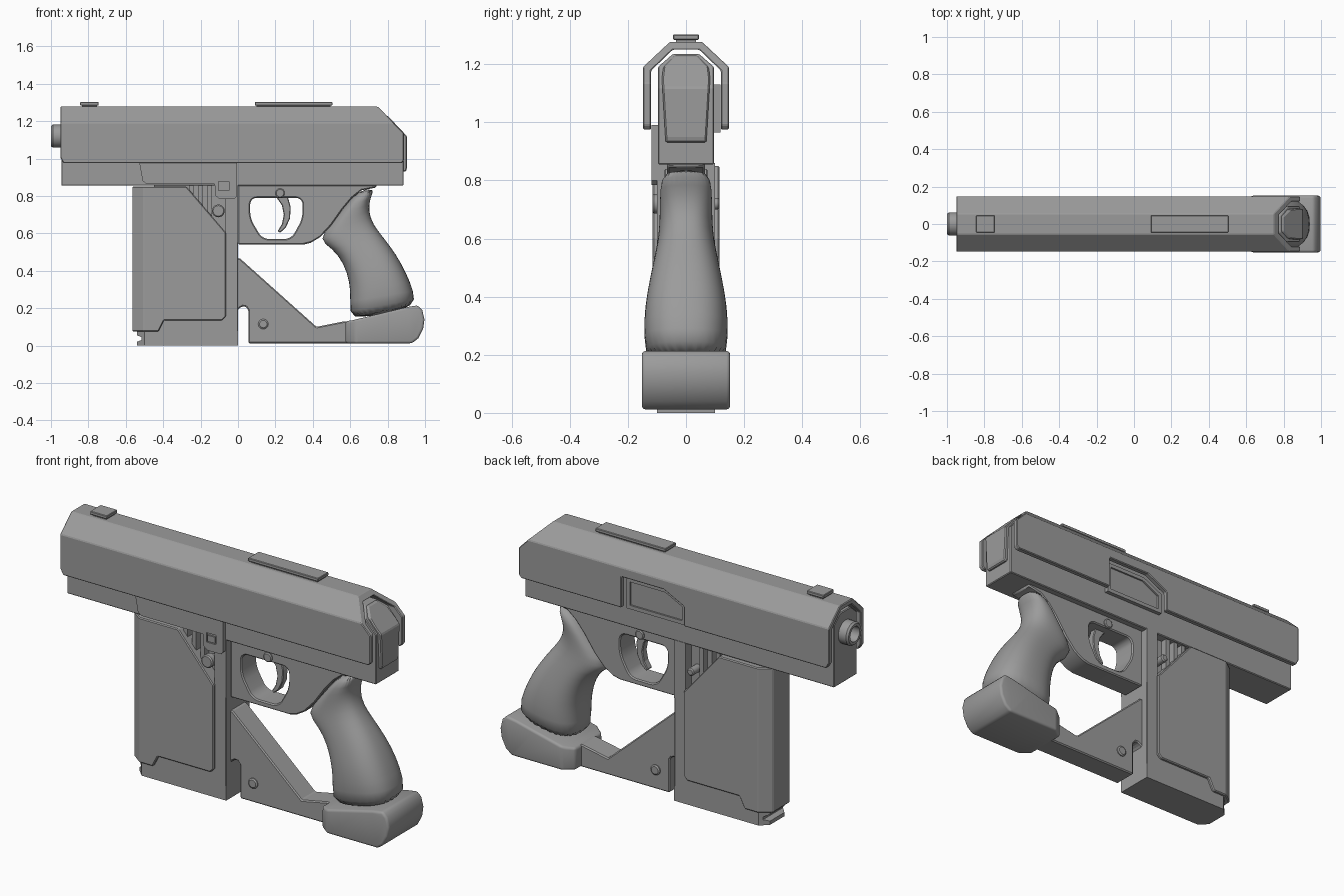
import bpy, bmesh, math
from mathutils import Vector

if "Cube" in bpy.data.objects:
    bpy.data.objects.remove(bpy.data.objects["Cube"])

COLOUR = (0.33, 0.33, 0.33, 1)
grey = bpy.data.materials.new("plain grey")
grey.use_nodes = True
grey.diffuse_color = COLOUR
grey.node_tree.nodes["Principled BSDF"].inputs["Base Color"].default_value = COLOUR


def to_object(name, bm):
    bmesh.ops.recalc_face_normals(bm, faces=bm.faces[:])
    mesh = bpy.data.meshes.new(name)
    bm.to_mesh(mesh)
    bm.free()
    mesh.materials.append(grey)
    obj = bpy.data.objects.new(name, mesh)
    bpy.context.collection.objects.link(obj)
    return obj


def bake(obj):
    """Apply all modifiers of an object."""
    graph = bpy.context.evaluated_depsgraph_get()
    mesh = bpy.data.meshes.new_from_object(obj.evaluated_get(graph))
    obj.modifiers.clear()
    obj.data = mesh


def prism(name, points, low, high, axis="y", rounding=0):
    """Extrude a flat profile along an axis, optionally rounding its corners."""
    place = {"x": lambda a, b, t: (t, a, b),
             "y": lambda a, b, t: (a, t, b),
             "z": lambda a, b, t: (a, b, t)}[axis]
    bm = bmesh.new()
    ends = [[bm.verts.new(place(a, b, t)) for a, b in points] for t in (low, high)]
    bm.faces.new(ends[0])
    bm.faces.new(ends[1])
    sides = []
    for i in range(len(points)):
        j = (i + 1) % len(points)
        bm.faces.new((ends[0][i], ends[0][j], ends[1][j], ends[1][i]))
        sides.append(bm.edges.get((ends[0][i], ends[1][i])))
    if rounding:
        bmesh.ops.recalc_face_normals(bm, faces=bm.faces[:])
        bmesh.ops.bevel(bm, geom=sides, offset=rounding, segments=5,
                        profile=0.5, affect="EDGES")
    return to_object(name, bm)


def box(name, x, y, z):
    return prism(name, [(x[0], z[0]), (x[1], z[0]), (x[1], z[1]), (x[0], z[1])], *y)


def combine(obj, cutter, operation):
    mod = obj.modifiers.new("cut", "BOOLEAN")
    mod.operation, mod.object, mod.solver = operation, cutter, "EXACT"
    bake(obj)
    bpy.data.objects.remove(cutter)


def bevel(obj, width, segments=1):
    mod = obj.modifiers.new("soft edges", "BEVEL")
    mod.width, mod.segments = width, segments
    mod.limit_method, mod.angle_limit = "ANGLE", math.radians(35)
    bake(obj)


def smooth(obj, degrees=35):
    bpy.ops.object.select_all(action="DESELECT")
    obj.select_set(True)
    bpy.context.view_layer.objects.active = obj
    bpy.ops.object.shade_smooth_by_angle(angle=math.radians(degrees))


def loft(name, rings):
    """Skin a list of closed rings and cap both ends."""
    bm = bmesh.new()
    loops = [[bm.verts.new(p) for p in ring] for ring in rings]
    count = len(loops[0])
    for one, two in zip(loops, loops[1:]):
        for i in range(count):
            j = (i + 1) % count
            bm.faces.new((one[i], one[j], two[j], two[i]))
    bm.faces.new(loops[0])
    bm.faces.new(loops[-1])
    return to_object(name, bm)


def lathe(name, origin, axis, profile, count=24):
    """Turn (distance, radius) pairs about a line along x or y."""
    rings = []
    for dist, rad in profile:
        ring = []
        for i in range(count):
            a = math.tau * i / count
            c, s = rad * math.cos(a), rad * math.sin(a)
            ring.append(Vector(origin) + Vector((dist, c, s) if axis == "x" else (c, dist, s)))
        rings.append(ring)
    obj = loft(name, rings)
    smooth(obj)
    return obj


def mirrored(half):
    return half + [(-a, b) for a, b in reversed(half)]


# Upper shell: arched section trimmed by its side profile
arch = mirrored([(.12, .975), (.148, .975), (.148, 1.19), (.055, 1.277)])
inner = mirrored([(.045, 1.247), (.12, 1.175)])
half_out = [(.12, .975), (.148, .975), (.148, 1.19), (.055, 1.277)]
half_in = [(.045, 1.25), (.12, 1.178)]
section = half_out + [(-a, b) for a, b in reversed(half_out)]
section += [(-a, b) for a, b in reversed(half_in)] + half_in
shell = prism("upper_shell", section, -1.2, 1.2, "x")
side = [(-.95, 1.005), (-.93, .97), (.87, .97), (.887, .99), (.887, 1.135), (.745, 1.28), (-.95, 1.28)]
combine(shell, prism("shell_trim", side, -.3, .3), "INTERSECT")
port = [(.28, .95), (.28, 1.14), (.03, 1.14), (-.09, 1.08), (-.09, .95)]
combine(shell, prism("port_cutter", port, .1, .3), "DIFFERENCE")
bevel(shell, .004)

# Inner body filling the shell, with a sloped rear
body = prism("inner_body", mirrored([(.097, .855), (.097, 1.19), (.045, 1.235)]), -1.2, 1.2, "x")
side = [(-.945, .85), (.885, .85), (.885, 1.12), (.77, 1.25), (-.945, 1.25)]
combine(body, prism("body_trim", side, -.3, .3), "INTERSECT")
bevel(body, .004)

# Ejection port cover: raised rim with a sunken panel
cover = prism("port_cover", [(.27, .965), (.27, 1.13), (.035, 1.13), (-.08, 1.075), (-.08, .965)], .08, .118)
inset = [(.25, .985), (.25, 1.11), (.04, 1.11), (-.06, 1.06), (-.06, .985)]
combine(cover, prism("port_inset", inset, .109, .2), "DIFFERENCE")

# Rear plug
plug = prism("rear_plug", mirrored([(.07, .93), (.083, 1.15), (.078, 1.19), (.04, 1.23)]), .6, 1.2, "x")
side = [(.6, .9), (.89, .9), (.903, .95), (.903, 1.12), (.785, 1.245), (.6, 1.245)]
combine(plug, prism("plug_trim", side, -.3, .3), "INTERSECT")
bevel(plug, .006)

# Barrel tip and top rails
lathe("barrel", (0, 0, 1.12), "x",
      [(-.8, .062), (-.99, .062), (-1, .054), (-1, .04), (-.9, .04)])
for name, x in (("front_sight", (-.845, -.745)), ("rear_rail", (.09, .505))):
    box(name + "_stem", (x[0] + .01, x[1] - .01), (-.035, .035), (1.26, 1.29))
    bevel(box(name, x, (-.045, .045), (1.284, 1.302)), .003)

# Side catch plate on the front face, with its small button
plate = prism("catch_plate", [(-.53, .99), (-.51, .88), (-.49, .865), (-.125, .865), (-.12, .80),
                              (-.1, .785), (-.02, .785), (-.005, .8), (-.005, .99)], -.118, -.08)
hole = box("button_hole", (-.105, -.048), (-.2, -.108), (.828, .878))
combine(plate, hole, "DIFFERENCE")
box("catch_button", (-.098, -.055), (-.116, -.1), (.832, .865))

# Magazine housing: chamfered box trimmed to the slanted cover shape
octagon = [(-.565, -.07), (-.505, -.115), (0, -.115), (0, .115), (-.505, .115), (-.565, .07)]
housing = prism("magazine_housing", octagon, 0, 1, "z")
side = [(-.6, .85), (-.275, .85), (-.065, .605), (-.065, .155), (-.085, .135),
        (-.395, .135), (-.425, .075), (-.6, .075)]
combine(housing, prism("housing_trim", side, -.3, .3), "INTERSECT")
bevel(housing, .005)

# Magazine well behind the housing
box("well_core", (-.45, -.03), (-.05, .05), (.5, .86))
bevel(box("well_lower", (-.5, 0), (-.1, .1), (.07, .6)), .004)
box("well_column", (-.068, 0), (-.1, .1), (.55, .86))
for x in (-.25, -.2, -.15):
    box("well_rib", (x - .012, x + .012), (-.085, .085), (.68, .86))
lathe("release_pin", (-.105, 0, .72), "y", [(-.116, .028), (-.11, .034), (-.08, .034), (-.08, .02),
                                            (.11, .02), (.116, .014)])

# Magazine base with a lipped front
base = prism("magazine_base", [(-.54, -.06), (-.5, -.1), (0, -.1), (0, .1), (-.5, .1), (-.54, .06)], 0, .08, "z")
side = [(-.54, 0), (0, 0), (0, .078), (-.54, .078), (-.54, .055), (-.515, .045), (-.515, .03), (-.54, .02)]
combine(base, prism("base_trim", side, -.3, .3), "INTERSECT")

# Trigger guard
guard = prism("trigger_guard", [(0, .86), (0, .54), (.35, .54), (.39, .55), (.44, .58), (.5, .645), (.56, .73),
                                (.61, .79), (.66, .83), (.74, .845), (.74, .86)], -.065, .065)
opening = [(.065, .79), (.345, .79), (.345, .68), (.285, .57), (.13, .57), (.065, .68)]
combine(guard, prism("guard_opening", opening, -.2, .2, rounding=.035), "DIFFERENCE")
bevel(guard, .006)
smooth(guard)

# Trigger and its pivot
trigger = prism("trigger", [(.2, .8), (.265, .8), (.282, .74), (.278, .68), (.255, .63), (.225, .603),
                            (.212, .612), (.235, .65), (.245, .7), (.235, .75)], -.02, .02)
bevel(trigger, .004)
lathe("trigger_pivot", (.225, 0, .815), "y", [(-.074, .02), (-.07, .025), (.07, .025), (.074, .02)])

# Grip: lofted rounded sections, each (front x, front z, back x, back z, half width)
stations = [(.64, .83, .735, .845, .08), (.57, .745, .705, .785, .09), (.5, .655, .698, .72, .09),
            (.425, .565, .72, .65, .094), (.505, .52, .78, .575, .106), (.565, .44, .845, .49, .124),
            (.597, .34, .9, .39, .143), (.602, .24, .94, .29, .146), (.59, .12, .955, .2, .138)]
rings = []
for fx, fz, bx, bz, wide in stations:
    front, back = Vector((fx, 0, fz)), Vector((bx, 0, bz))
    ring = []
    for i in range(28):
        a = math.tau * i / 28
        c, s = [math.copysign(abs(v) ** .8, v) for v in (math.cos(a), math.sin(a))]
        ring.append((front + back) / 2 + (back - front) / 2 * c + Vector((0, wide * s, 0)))
    rings.append(ring)
grip = loft("grip", rings)
grip.modifiers.new("smooth", "SUBSURF").levels = 1
bake(grip)
smooth(grip, 60)

# Butt cap under the grip
cap = prism("butt_cap", [(.575, .012), (.93, .012), (.965, .04), (.99, .09), (.997, .14), (.985, .19), (.96, .215),
                         (.9, .205), (.61, .135), (.575, .13)], -.152, .152)
trim = [(.5, -.09), (.575, -.11), (.63, -.152), (1, -.152), (1, .152), (.63, .152), (.575, .11), (.5, .09)]
combine(cap, prism("cap_trim", trim, -.1, .4, "z"), "INTERSECT")
bevel(cap, .018, 3)
smooth(cap)

# Brace joining the magazine well to the butt cap, with its bolt
brace = prism("brace", [(-.01, .47), (.012, .465), (.42, .1), (.57, .13), (.62, .13), (.62, .012), (.055, .012),
                        (.055, .19), (.042, .208), (.025, .21), (.008, .2), (-.01, .18)], -.062, .062)
bevel(brace, .006)
lathe("brace_bolt", (.135, 0, .115), "y", [(-.072, .02), (-.067, .027), (.067, .027), (.072, .02)])
